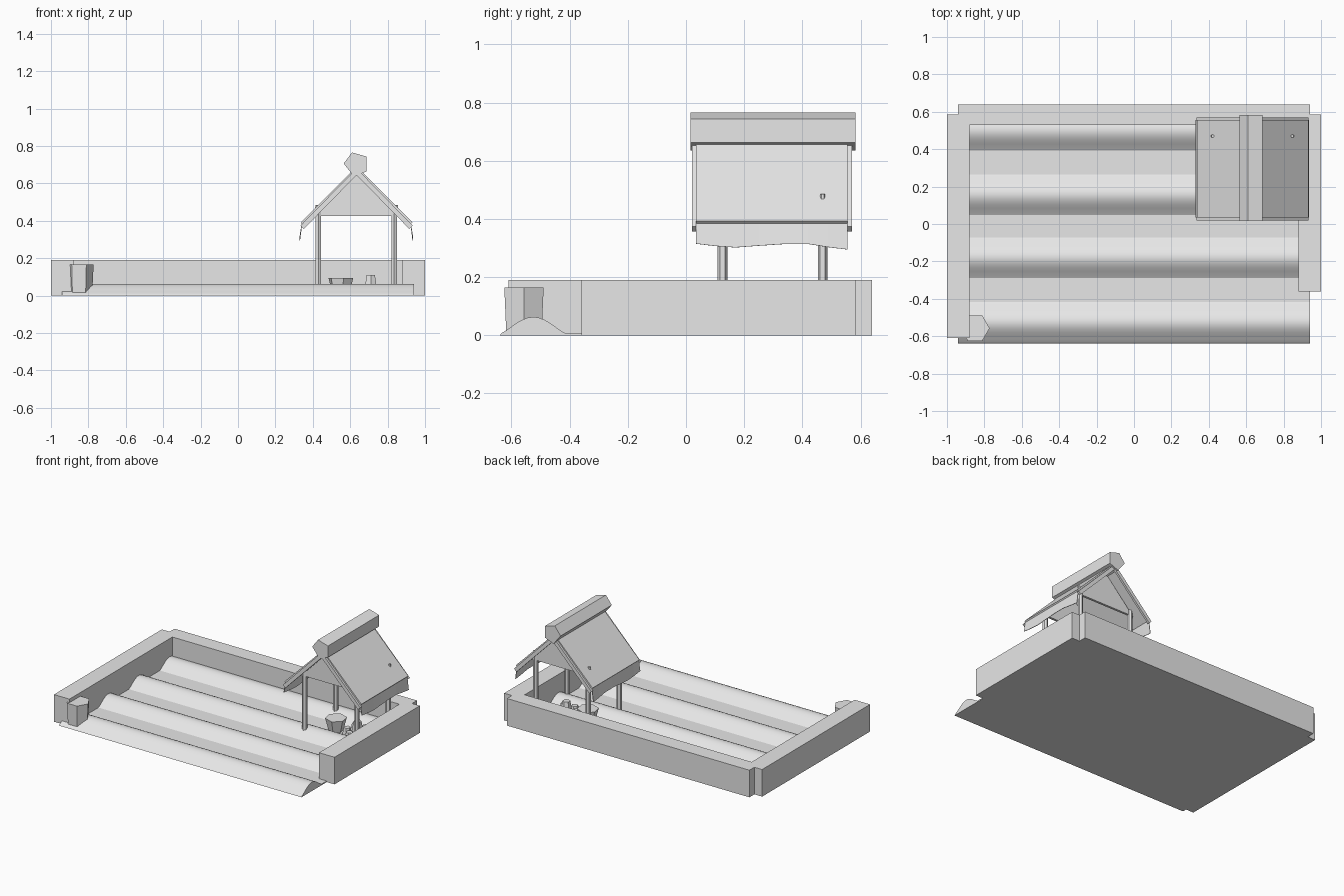
import bpy, bmesh, math, random
from mathutils import Vector

cube = bpy.data.objects.get("Cube")
if cube:
    bpy.data.objects.remove(cube, do_unlink=True)
random.seed(4)

mat = bpy.data.materials.new("light_grey")
mat.use_nodes = True
grey = (0.8, 0.8, 0.8, 1)
mat.diffuse_color = grey
mat.node_tree.nodes["Principled BSDF"].inputs["Base Color"].default_value = grey


def finish(name, bm):
    bmesh.ops.recalc_face_normals(bm, faces=bm.faces)
    mesh = bpy.data.meshes.new(name)
    bm.to_mesh(mesh)
    bm.free()
    mesh.materials.append(mat)
    ob = bpy.data.objects.new(name, mesh)
    bpy.context.collection.objects.link(ob)
    return ob


def prism(name, profile, axis, lo, hi):
    """Extrude a 2D profile (x,z along y, or y,z along x)."""
    bm = bmesh.new()
    place = (lambda p, t: (p[0], t, p[1])) if axis == "y" else (lambda p, t: (t, p[0], p[1]))
    face = bm.faces.new([bm.verts.new(place(p, lo)) for p in profile])
    ext = bmesh.ops.extrude_face_region(bm, geom=[face])
    shift = Vector((0, hi - lo, 0) if axis == "y" else (hi - lo, 0, 0))
    bmesh.ops.translate(bm, vec=shift, verts=[v for v in ext["geom"] if isinstance(v, bmesh.types.BMVert)])
    return finish(name, bm)


def box(name, x, y, z):
    return prism(name, [(x[0], z[0]), (x[1], z[0]), (x[1], z[1]), (x[0], z[1])], "y", *y)


def peg(name, x, y, z0, z1, r0, r1, sides=6, turn=0.0):
    """Tapered upright post."""
    bm = bmesh.new()
    bmesh.ops.create_cone(bm, cap_ends=True, segments=sides, radius1=r0, radius2=r1, depth=z1 - z0)
    ob = finish(name, bm)
    ob.location = (x, y, (z0 + z1) / 2)
    ob.rotation_euler.z = turn
    return ob


# Furrowed field: four rounded ridges over a flat base
ground = [(-0.64, 0.0), (-0.635, 0.006)]
for centre in (-0.525, -0.18, 0.157, 0.5):
    for i in range(13):
        t = -1 + i / 6
        ground.append((centre + 0.108 * t, 0.008 + 0.055 * math.cos(t * math.pi / 2) ** 1.2))
ground.append((0.62, 0.0))
field = prism("furrowed_field", ground, "x", -0.94, 0.94)
bpy.context.view_layer.objects.active = field
field.select_set(True)
bpy.ops.object.shade_smooth_by_angle(angle=math.radians(25))
field.select_set(False)

# Enclosing walls, open at the front
box("back_wall", (-0.94, 0.94), (0.53, 0.64), (0, 0.19))
box("right_wall", (-1.0, -0.88), (-0.61, 0.585), (0, 0.19))
box("left_wall", (0.88, 1.0), (-0.36, 0.585), (0, 0.19))
peg("gate_post", -0.85, -0.557, 0, 0.165, 0.07, 0.078, turn=math.pi / 6)

# Shelter posts
APEX = 0.634
for x in (0.43, 0.835):
    for y in (0.125, 0.47):
        peg("shelter_post", x, y, 0, 0.46, 0.017, 0.017)

# Gable ends
for y in (0.125, 0.47):
    prism("gable", [(0.41, 0.425), (0.86, 0.425), (APEX, 0.655)], "y", y - 0.008, y + 0.008)

# Roof slopes, edge boards, hanging eave cloth and pegs, mirrored about the apex
hem = [(0.035, 0.315), (0.1, 0.307), (0.17, 0.302), (0.25, 0.308), (0.34, 0.314),
       (0.42, 0.314), (0.49, 0.303), (0.555, 0.295)]
for side in (-1, 1):
    def slope(top, drop, run, thick):
        return [(APEX, top), (APEX + side * run, top - drop),
                (APEX + side * (run - thick), top - drop - thick), (APEX, top - 2 * thick)]
    prism("roof_slope", slope(0.69, 0.298, 0.298, 0.013), "y", 0.035, 0.555)
    for y in (0.02, 0.555):
        prism("roof_edge_board", slope(0.68, 0.306, 0.3, 0.018), "y", y, y + 0.015)
    bm = bmesh.new()
    rows = [[bm.verts.new((APEX + side * 0.29, y, 0.389)) for y, z in hem],
            [bm.verts.new((APEX + side * 0.302, y, z)) for y, z in hem]]
    for i in range(len(hem) - 1):
        bm.faces.new((rows[0][i], rows[0][i + 1], rows[1][i + 1], rows[1][i]))
    cloth = finish("eave_cloth", bm)
    solid = cloth.modifiers.new("thickness", "SOLIDIFY")
    solid.thickness = 0.003
    peg("roof_peg", APEX + side * 0.213, 0.47, 0.465, 0.485, 0.01, 0.008)

# Ridge beam
prism("ridge_beam", [(0.61, 0.765), (0.687, 0.743), (0.687, 0.663), (0.62, 0.636), (0.565, 0.706)],
      "y", 0.015, 0.582)

# Stool and stone ring under the shelter
peg("stool", 0.55, 0.3, 0, 0.095, 0.045, 0.07, turn=0.2)
peg("hearth_core", 0.71, 0.31, 0, 0.11, 0.045, 0.025)
for i in range(6):
    a = i * math.tau / 6 + 0.3
    peg("hearth_stone", 0.71 + 0.07 * math.cos(a), 0.31 + 0.07 * math.sin(a), 0,
        random.uniform(0.055, 0.075), 0.033, 0.022, 6, a)
